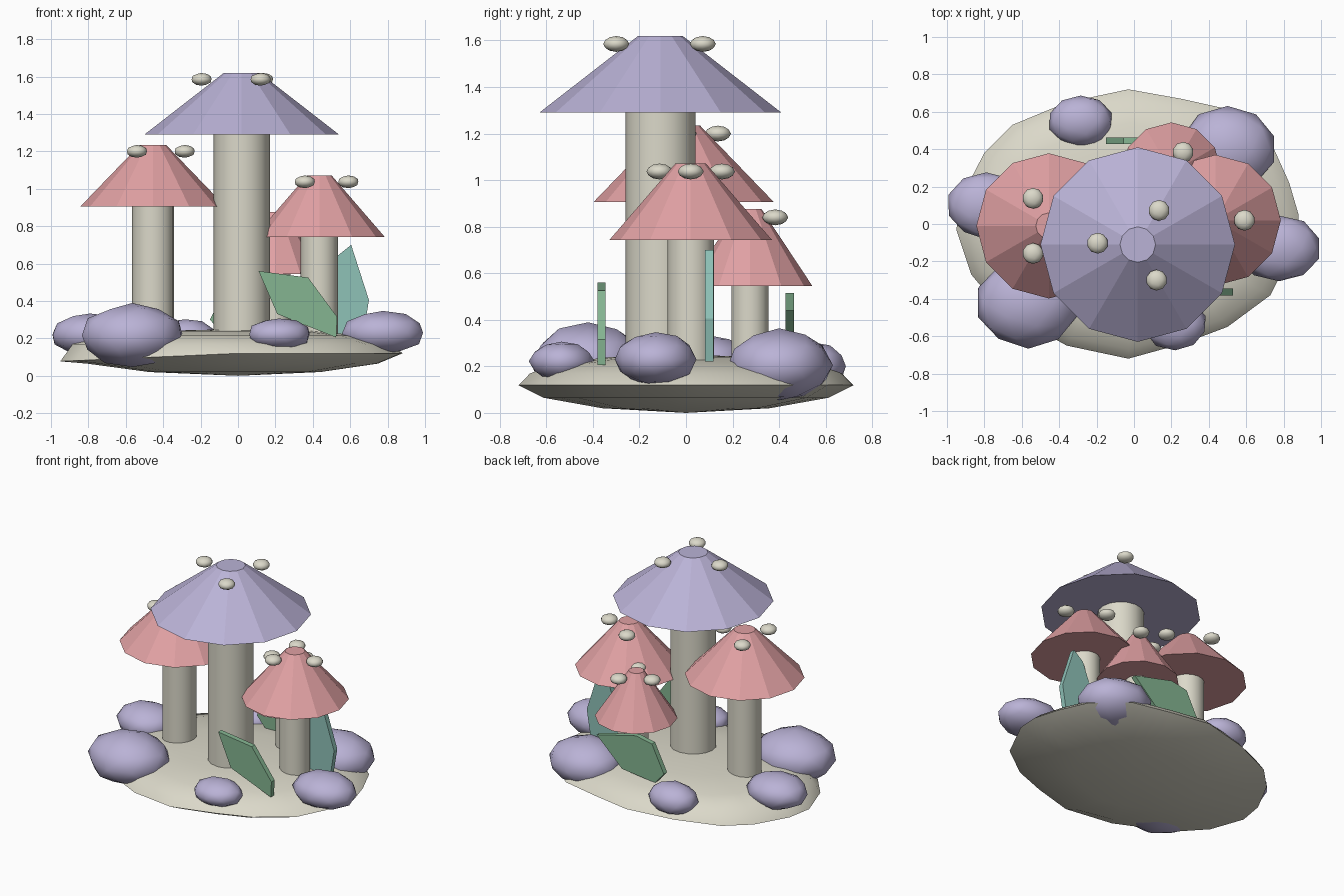
import bpy, bmesh, math, random
from mathutils import Vector

if "Cube" in bpy.data.objects:
    bpy.data.objects.remove(bpy.data.objects["Cube"])
random.seed(4)


def material(name, rgb):
    col = [c / 12.92 if c < 0.04 else ((c + 0.055) / 1.055) ** 2.4 for c in rgb] + [1]
    m = bpy.data.materials.new(name)
    m.use_nodes = True
    m.diffuse_color = col
    m.node_tree.nodes["Principled BSDF"].inputs["Base Color"].default_value = col
    return m


STONE = material("pale_stone", (0.86, 0.85, 0.79))
LAVENDER = material("lavender", (0.73, 0.70, 0.84))
PINK = material("dusty_pink", (0.88, 0.63, 0.64))
GREEN = material("leaf_green", (0.52, 0.71, 0.57))
TEAL = material("soft_teal", (0.56, 0.76, 0.72))


def finish(name, bm, mat, smooth=None):
    bmesh.ops.recalc_face_normals(bm, faces=bm.faces)
    me = bpy.data.meshes.new(name)
    bm.to_mesh(me)
    bm.free()
    me.materials.append(mat)
    ob = bpy.data.objects.new(name, me)
    bpy.context.collection.objects.link(ob)
    if smooth:
        bpy.ops.object.select_all(action='DESELECT')
        ob.select_set(True)
        bpy.context.view_layer.objects.active = ob
        bpy.ops.object.shade_smooth_by_angle(angle=math.radians(smooth))
    return ob


def frustum(name, x, y, z0, z1, r0, r1, sides, mat, smooth=None):
    bm = bmesh.new()
    bmesh.ops.create_cone(bm, cap_ends=True, segments=sides, radius1=r0, radius2=r1, depth=z1 - z0)
    bmesh.ops.translate(bm, vec=(x, y, (z0 + z1) / 2), verts=bm.verts)
    return finish(name, bm, mat, smooth)


def blob(name, centre, size, mat, jitter=0.0):
    bm = bmesh.new()
    bmesh.ops.create_icosphere(bm, subdivisions=2, radius=1)
    for v in bm.verts:
        k = 1 + random.uniform(-jitter, jitter)
        v.co = Vector([c + s * k * p for c, s, p in zip(centre, size, v.co)])
    return finish(name, bm, mat, 60)


def mushroom(name, x, y, stem_r, cap_z, cap_r, top_r, mat, dot_r, dot_angle):
    cap_h = 0.33
    frustum(name + "_stem", x, y, 0.17, cap_z + 0.05, stem_r, stem_r, 16, STONE, 40)
    frustum(name + "_cap", x, y, cap_z, cap_z + cap_h, cap_r, top_r, 12, mat)
    for i in range(3):
        a = math.radians(dot_angle + 120 * i)
        blob(f"{name}_spot_{i + 1}",
             (x + dot_r * math.cos(a), y + dot_r * math.sin(a), cap_z + cap_h - 0.035),
             (0.056, 0.056, 0.034), STONE)


def crystal(name, outline, y, mat):
    bm = bmesh.new()
    face = bm.faces.new([bm.verts.new((x, y - 0.018, z)) for x, z in outline])
    ext = bmesh.ops.extrude_face_region(bm, geom=[face])
    verts = [g for g in ext["geom"] if isinstance(g, bmesh.types.BMVert)]
    bmesh.ops.translate(bm, vec=(0, 0.036, 0), verts=verts)
    finish(name, bm, mat)


# Island: one uneven outline lofted through rings into a shallow stone
rim = [(-0.03, 0.72), (-0.36, 0.65), (-0.65, 0.53), (-0.8, 0.38), (-0.92, 0.15),
       (-0.95, -0.03), (-0.87, -0.27), (-0.72, -0.45), (-0.36, -0.65), (-0.03, -0.72),
       (0.26, -0.64), (0.5, -0.55), (0.73, -0.38), (0.87, -0.1), (0.88, 0.05), (0.83, 0.22),
       (0.74, 0.42), (0.52, 0.61), (0.25, 0.67)]
rings = [(0.5, 0.02), (0.85, 0.065), (1.0, 0.12), (0.93, 0.17), (0.75, 0.215), (0.45, 0.24)]
bm = bmesh.new()
loops = []
for s, z in rings:
    # the edge sinks a little towards -x
    loops.append([bm.verts.new((x * s, y * s, z + (0.045 * min(x, 0) if s == 1 else 0)))
                  for x, y in rim])
n = len(rim)
for lo, hi in zip(loops, loops[1:]):
    for i in range(n):
        bm.faces.new((lo[i], lo[(i + 1) % n], hi[(i + 1) % n], hi[i]))
for loop, z in ((loops[0], 0.0), (loops[-1], 0.25)):
    tip = bm.verts.new((0, 0, z))
    for i in range(n):
        bm.faces.new((loop[i], loop[(i + 1) % n], tip))
finish("island_base", bm, STONE, 45)

# Mushrooms
mushroom("tall_mushroom", 0.02, -0.11, 0.15, 1.29, 0.52, 0.095, LAVENDER, 0.215, 58)
mushroom("left_side_mushroom", -0.455, -0.01, 0.112, 0.905, 0.388, 0.07, PINK, 0.17, 0)
mushroom("right_side_mushroom", 0.435, 0.02, 0.1, 0.742, 0.35, 0.065, PINK, 0.155, 0)
mushroom("small_back_mushroom", 0.2, 0.275, 0.08, 0.545, 0.268, 0.05, PINK, 0.125, 60)

# Boulders around the edge
boulders = {
    "front_large": ((-0.565, -0.42, 0.215), (0.275, 0.245, 0.17)),
    "side_minus": ((-0.79, 0.1, 0.22), (0.21, 0.18, 0.115)),
    "back_small": ((-0.285, 0.55, 0.2), (0.172, 0.138, 0.105)),
    "back_large": ((0.5, 0.4, 0.205), (0.255, 0.225, 0.155)),
    "side_plus": ((0.775, -0.13, 0.23), (0.225, 0.178, 0.115)),
    "front_small": ((0.22, -0.535, 0.222), (0.17, 0.14, 0.085)),
}
for label, (centre, size) in boulders.items():
    blob("boulder_" + label, centre, size, LAVENDER, 0.03)

# Thin crystal plates
crystal("front_crystal", [(0.11, 0.56), (0.375, 0.525), (0.53, 0.315), (0.525, 0.205),
                          (0.21, 0.33)], -0.363, GREEN)
crystal("side_crystal", [(0.605, 0.7), (0.7, 0.405), (0.67, 0.22), (0.48, 0.22),
                         (0.43, 0.38), (0.53, 0.64)], 0.1, TEAL)
crystal("back_crystal", [(0.38, 0.44), (0.07, 0.515), (-0.055, 0.49), (-0.15, 0.3),
                         (-0.08, 0.22), (0.18, 0.25)], 0.445, GREEN)
